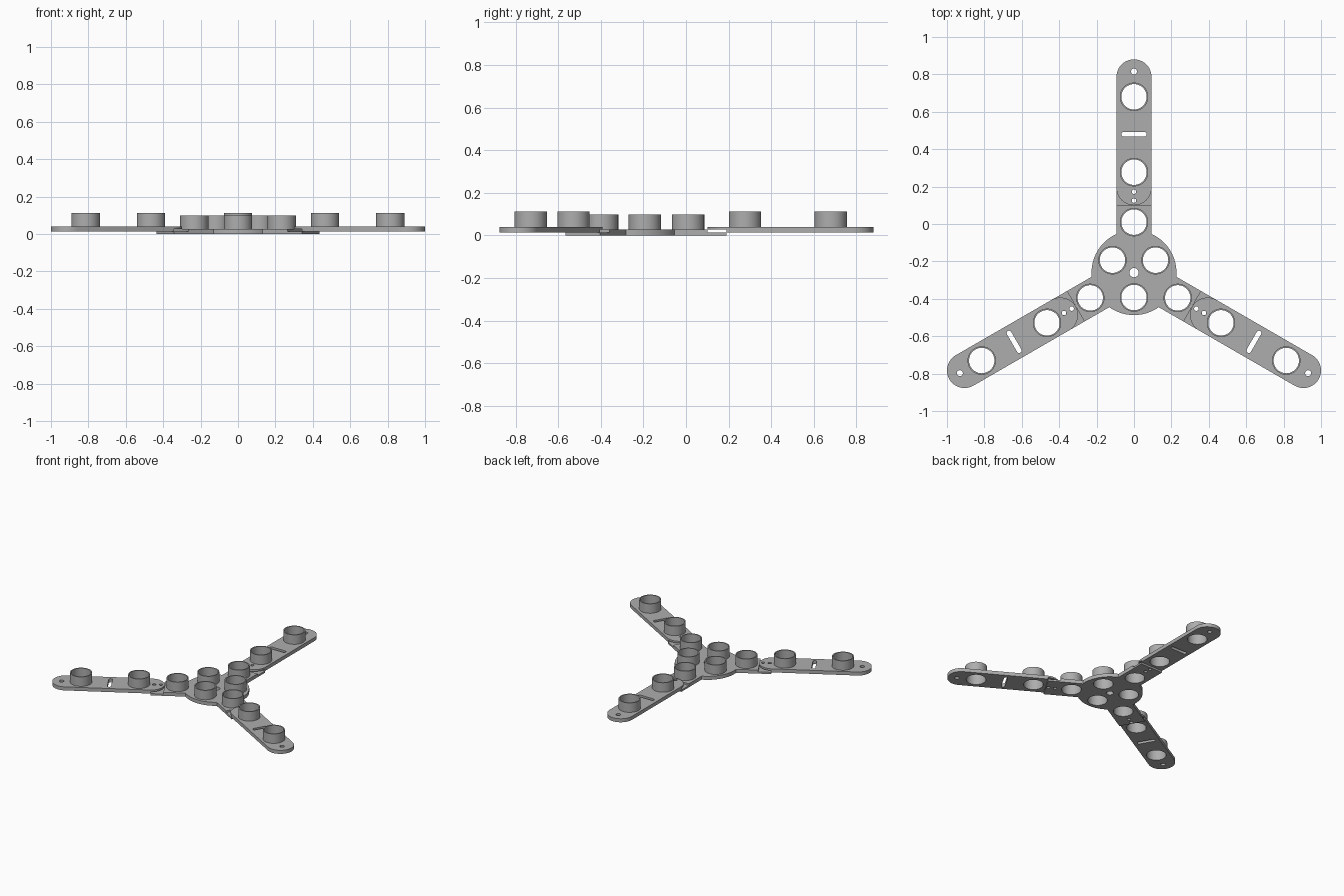
import bpy, bmesh, math
from mathutils import Matrix, Vector

cube = bpy.data.objects.get("Cube")
if cube:
    bpy.data.objects.remove(cube)

CENTRE = Vector((0, -0.26, 0))
T = 0.027            # plate thickness
HALF = T / 2         # lap thickness
W = 0.094            # arm half width
HUB_R = 0.227
STEP, TONGUE = 0.36, 0.45
TIP = 1.046          # centre of the rounded tip
TUBE_OUT, TUBE_IN, TUBE_H = 0.076, 0.068, 0.072

grey = bpy.data.materials.new("grey plastic")
grey.use_nodes = True
colour = (0.42, 0.42, 0.42, 1)
grey.diffuse_color = colour
grey.node_tree.nodes["Principled BSDF"].inputs["Base Color"].default_value = colour


def arc(cx, cy, r, a0, a1, n):
    return [(cx + r * math.cos(a0 + (a1 - a0) * i / n),
             cy + r * math.sin(a0 + (a1 - a0) * i / n)) for i in range(n + 1)]


def circle(cx, cy, r, n=48):
    return arc(cx, cy, r, 0, 2 * math.pi, n)[:-1]


def turn(p, a):
    c, s = math.cos(a), math.sin(a)
    return (p[0] * c - p[1] * s, p[0] * s + p[1] * c)


def prisms(name, outlines, z0, z1):
    """One object made of extruded outlines."""
    bm = bmesh.new()
    for pts in outlines:
        low = [bm.verts.new((x, y, z0)) for x, y in pts]
        high = [bm.verts.new((x, y, z1)) for x, y in pts]
        bm.faces.new(low[::-1])
        bm.faces.new(high)
        for i in range(len(pts)):
            j = (i + 1) % len(pts)
            bm.faces.new((low[i], low[j], high[j], high[i]))
    return finish(name, bm)


def finish(name, bm):
    bmesh.ops.recalc_face_normals(bm, faces=bm.faces)
    me = bpy.data.meshes.new(name)
    bm.to_mesh(me)
    bm.free()
    me.materials.append(grey)
    ob = bpy.data.objects.new(name, me)
    bpy.context.collection.objects.link(ob)
    return ob


def select(ob):
    bpy.ops.object.select_all(action='DESELECT')
    ob.select_set(True)
    bpy.context.view_layer.objects.active = ob


def cut(ob, cutter):
    cutter.hide_render = True
    mod = ob.modifiers.new("cut", 'BOOLEAN')
    mod.operation, mod.solver, mod.object = 'DIFFERENCE', 'EXACT', cutter
    select(ob)
    bpy.ops.object.modifier_apply(modifier=mod.name)
    bpy.data.objects.remove(cutter)


def tube(name, x, y, z):
    """Open ring standing on a plate."""
    bm = bmesh.new()
    profile = [(TUBE_IN, z), (TUBE_OUT, z), (TUBE_OUT, z + TUBE_H), (TUBE_IN, z + TUBE_H)]
    vs = [bm.verts.new((r, 0, h)) for r, h in profile]
    edges = [bm.edges.new((vs[i], vs[(i + 1) % 4])) for i in range(4)]
    bmesh.ops.spin(bm, geom=vs + edges, cent=(0, 0, 0), axis=(0, 0, 1),
                   angle=2 * math.pi, steps=48, use_merge=True)
    bmesh.ops.remove_doubles(bm, verts=bm.verts, dist=1e-5)
    bmesh.ops.translate(bm, verts=bm.verts, vec=(x, y, 0))
    return finish(name, bm)


def place(ob, angle=0):
    ob.matrix_world = Matrix.Translation(CENTRE) @ Matrix.Rotation(angle, 4, 'Z')
    select(ob)
    bpy.ops.object.shade_smooth_by_angle(angle=math.radians(30))


def box(x0, x1, y0, y1):
    return [(x0, y0), (x1, y0), (x1, y1), (x0, y1)]


ANGLES = [0, 2 * math.pi / 3, 4 * math.pi / 3]
LAP_HOLES = [(0, 0.375), (0, 0.44)]

# Hub plate: disc with three square-ended tongues
join = math.acos(W / HUB_R)
third = [(W, TONGUE), (-W, TONGUE)] + arc(0, 0, HUB_R, math.pi - join,
                                           join + 2 * math.pi / 3, 24)
hub = prisms("hub_plate", [[turn(p, a) for a in ANGLES for p in third]], 0, T)
cut(hub, prisms("hub_lap_cutter",
                [[turn(p, a) for p in box(-0.2, 0.2, STEP, 0.6)] for a in ANGLES], HALF, 0.1))

hub_tubes = [turn((0, r), a + off) for r, off in ((0.27, 0), (0.133, math.pi / 3)) for a in ANGLES]
holes = [circle(x, y, TUBE_IN) for x, y in hub_tubes] + [circle(0, 0, 0.025, 24)]
holes += [circle(*turn((0, r), a), 0.012, 20) for a in ANGLES for r in (0.385, 0.432)]
cut(hub, prisms("hub_hole_cutter", holes, -0.1, 0.2))
place(hub)
for i, (x, y) in enumerate(hub_tubes):
    place(tube(f"hub_tube_{i + 1}", x, y, T))

# Arms: rounded plates whose inner ends lap over the tongues
outline = arc(0, TIP, W, 0, math.pi, 24) + arc(0, STEP + W, W, math.pi, 2 * math.pi, 24)
slot = (arc(0.054, 0.74, 0.013, -math.pi / 2, math.pi / 2, 8)
        + arc(-0.054, 0.74, 0.013, math.pi / 2, 3 * math.pi / 2, 8))
for a, side in zip(ANGLES, ("back", "right", "left")):
    arm = prisms(f"{side}_arm", [outline], HALF, HALF + T)
    cut(arm, prisms("arm_lap_cutter", [box(-0.2, 0.2, 0.2, TONGUE)], -0.1, T))
    holes = [circle(0, r, TUBE_IN) for r in (0.537, 0.94)]
    holes += [slot, circle(0, 1.075, 0.016, 24)]
    holes += [circle(0, r, 0.012, 20) for r in (0.385, 0.432)]
    cut(arm, prisms("arm_hole_cutter", holes, -0.1, 0.2))
    place(arm, a)
    for label, r in (("inner", 0.537), ("outer", 0.94)):
        place(tube(f"{side}_{label}_tube", 0, r, HALF + T), a)
